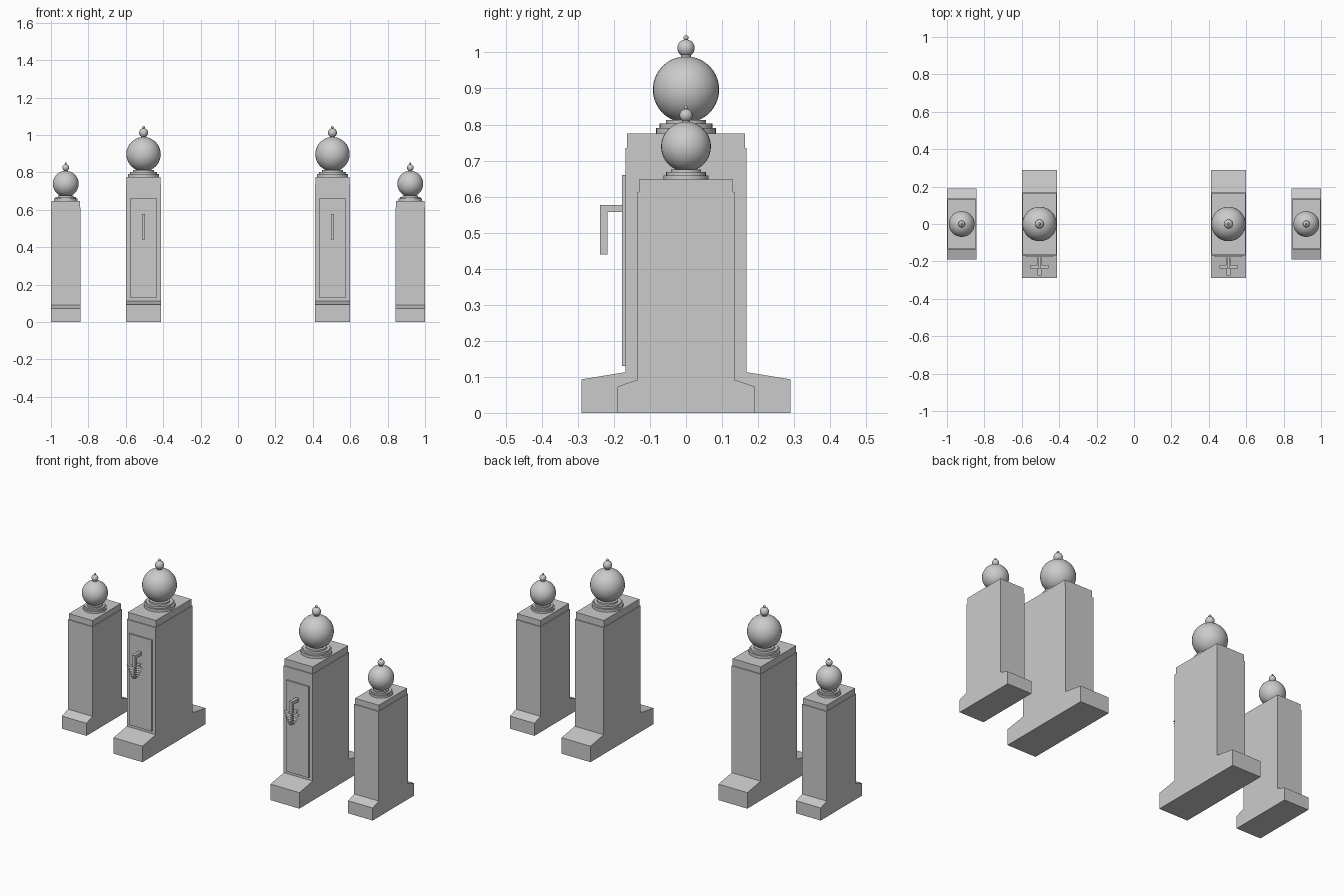
import bpy, bmesh, math

cube = bpy.data.objects.get("Cube")
if cube:
    bpy.data.objects.remove(cube, do_unlink=True)

stone = bpy.data.materials.new("plain_grey")
stone.use_nodes = True
GREY = (0.6, 0.6, 0.6, 1)
stone.diffuse_color = GREY
stone.node_tree.nodes["Principled BSDF"].inputs["Base Color"].default_value = GREY


def finish(name, bm, loc=(0, 0, 0), smooth=False, recalc=True):
    if recalc:
        bmesh.ops.recalc_face_normals(bm, faces=bm.faces)
    mesh = bpy.data.meshes.new(name)
    bm.to_mesh(mesh)
    bm.free()
    mesh.materials.append(stone)
    ob = bpy.data.objects.new(name, mesh)
    ob.location = loc
    bpy.context.collection.objects.link(ob)
    if smooth:
        bpy.ops.object.select_all(action='DESELECT')
        ob.select_set(True)
        bpy.context.view_layer.objects.active = ob
        bpy.ops.object.shade_smooth_by_angle(angle=math.radians(40))
    return ob


def prism(name, profile, cx, half):
    """Extrude a y-z outline along x."""
    bm = bmesh.new()
    face = bm.faces.new([bm.verts.new((cx - half, y, z)) for y, z in profile])
    out = bmesh.ops.extrude_face_region(bm, geom=[face])
    verts = [v for v in out["geom"] if isinstance(v, bmesh.types.BMVert)]
    bmesh.ops.translate(bm, verts=verts, vec=(2 * half, 0, 0))
    return finish(name, bm)


def block(name, cx, half, y0, y1, z0, z1):
    return prism(name, [(y0, z0), (y1, z0), (y1, z1), (y0, z1)], cx, half)


def lathe(name, profile, loc, steps=32):
    bm = bmesh.new()
    verts = [bm.verts.new((r, 0, z)) for r, z in profile]
    edges = [bm.edges.new(pair) for pair in zip(verts, verts[1:])]
    bmesh.ops.spin(bm, geom=verts + edges, cent=(0, 0, 0), axis=(0, 0, 1),
                   angle=math.tau, steps=steps)
    bmesh.ops.remove_doubles(bm, verts=bm.verts, dist=1e-5)
    return finish(name, bm, loc, smooth=True)


def ball(name, radius, loc):
    bm = bmesh.new()
    bmesh.ops.create_uvsphere(bm, u_segments=32, v_segments=20, radius=radius)
    return finish(name, bm, loc, smooth=True)


def pillar(name, cx, half, foot, body, toe, shoulder, neck, top, s):
    # Body with splayed feet at front and back
    side = [(foot, 0), (foot, toe), (body, shoulder), (body, neck)]
    prism(name + "_body", side + [(-y, z) for y, z in reversed(side)], cx, half)
    block(name + "_cap", cx, half - 0.003, 0.005 - body, body - 0.005, neck, top)
    # Stepped round collar under the ball
    steps = [(0, 0), (0.083, 0), (0.083, 0.016), (0.073, 0.016), (0.073, 0.028),
             (0.056, 0.028), (0.056, 0.038), (0, 0.038)]
    lathe(name + "_collar", [(r * s, z * s) for r, z in steps], (cx, 0, top))
    # Ball with a small finial on its crown
    ball(name + "_ball", 0.092 * s, (cx, 0, top + 0.122 * s))
    lathe(name + "_finial_neck", [(r * s, z * s) for r, z in
          [(0, 0.2), (0.014, 0.2), (0.014, 0.218), (0, 0.218)]], (cx, 0, top))
    ball(name + "_finial", 0.024 * s, (cx, 0, top + 0.237 * s))
    ball(name + "_finial_tip", 0.007 * s, (cx, 0, top + 0.266 * s))


def pump_front(name, cx):
    # Raised door panel and downturned spout
    block(name + "_panel", cx, 0.073, -0.177, -0.165, 0.13, 0.66)
    spout = [(-0.17, 0.577), (-0.238, 0.577), (-0.238, 0.44),
             (-0.218, 0.44), (-0.218, 0.557), (-0.17, 0.557)]
    prism(name + "_spout", spout, cx, 0.009)
    # Stack of thin crossed fins that shrinks towards the mouth
    bm = bmesh.new()
    for i in range(6):
        reach, z = 0.048 - 0.006 * i, 0.508 - 0.012 * i
        for a, b in ((reach, 0.01), (0.01, reach)):
            bm.faces.new([bm.verts.new((x * a, y * b, z)) for x, y in
                          ((-1, -1), (1, -1), (1, 1), (-1, 1))])
    finish(name + "_fins", bm, (cx, -0.228, 0), recalc=False)


for label, sign in (("left", 1), ("right", -1)):
    pillar(label + "_tall_pillar", sign * 0.505, 0.093, 0.29, 0.168,
           0.093, 0.113, 0.735, 0.775, 1)
    pump_front(label + "_tall_pillar", sign * 0.505)
    pillar(label + "_short_pillar", sign * 0.921, 0.079, 0.19, 0.135,
           0.073, 0.092, 0.613, 0.647, 0.752)
